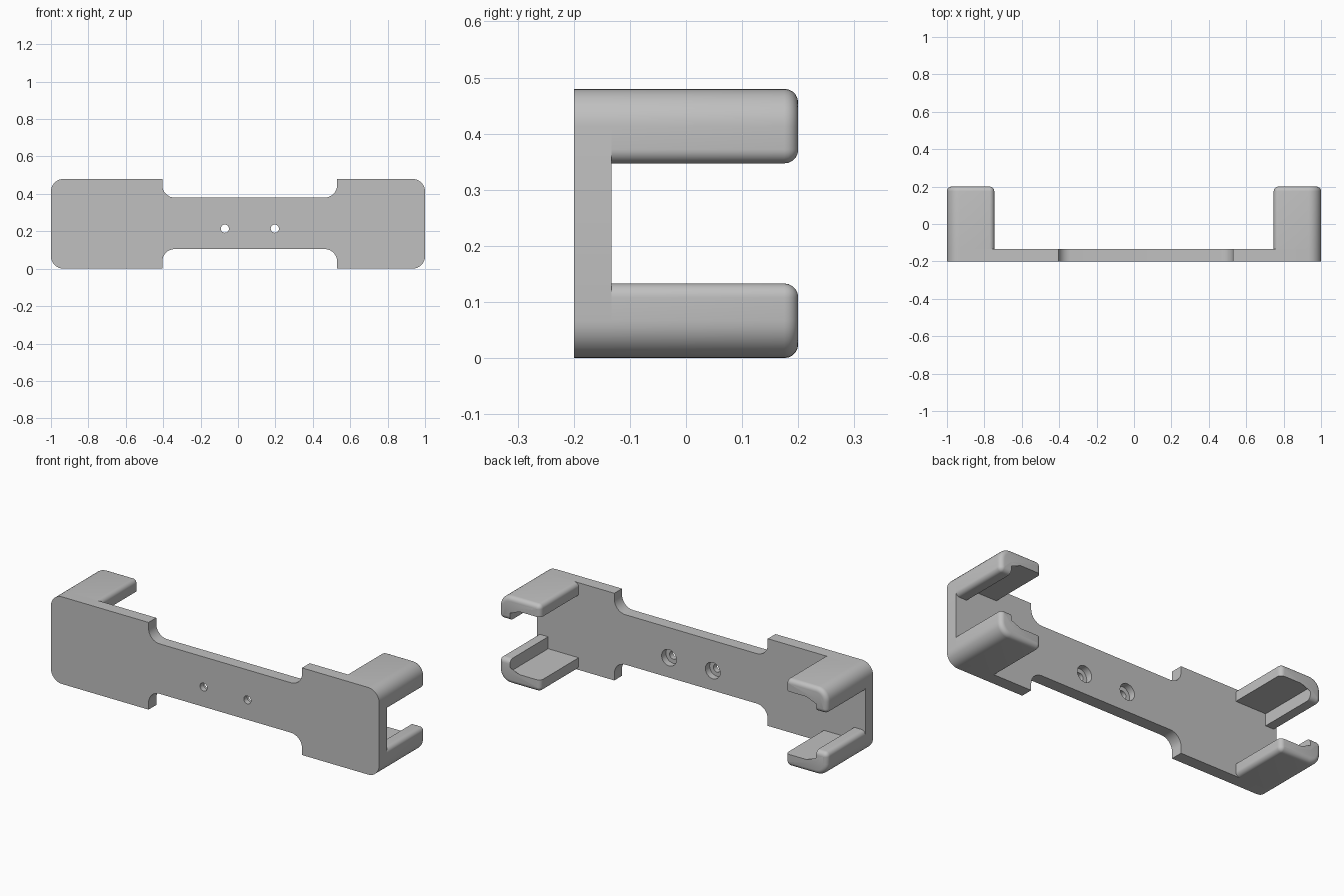
import bpy, bmesh, math
from mathutils import Vector

cube = bpy.data.objects.get("Cube")
if cube:
    bpy.data.objects.remove(cube)

H, T, R, SMALL = 0.48, 0.067, 0.067, 0.025    # height, wall, corner radius, edge rounding
FRONT, BACK, END = -0.2, -0.133, 0.2          # depths: plate faces and clip tips

grey = bpy.data.materials.new("grey plastic")
grey.use_nodes = True
grey.diffuse_color = (0.53, 0.53, 0.53, 1)
grey.node_tree.nodes["Principled BSDF"].inputs["Base Color"].default_value = grey.diffuse_color


def rounded(corners, steps=8):
    """Closed outline in x, z from (x, z, radius) corners with right angles."""
    pts = []
    for i, (x, z, r) in enumerate(corners):
        p = Vector((x, z))
        if not r:
            pts.append(p)
            continue
        a = (Vector(corners[i - 1][:2]) - p).normalized() * r
        b = (Vector(corners[(i + 1) % len(corners)][:2]) - p).normalized() * r
        for k in range(steps + 1):
            t = k / steps * math.pi / 2
            pts.append(p + a * (1 - math.sin(t)) + b * (1 - math.cos(t)))
    return pts


def prism(name, pts, y0, y1, base=True, bevel_rule=None):
    """Extrude an outline along y, optionally rounding chosen edges of the far end."""
    bm = bmesh.new()
    face = bm.faces.new([bm.verts.new((p.x, y0, p.y)) for p in pts])
    made = bmesh.ops.extrude_face_region(bm, geom=[face], use_keep_orig=True)["geom"]
    for v in made:
        if isinstance(v, bmesh.types.BMVert):
            v.co.y = y1
    if not base:
        bmesh.ops.delete(bm, geom=[face], context="FACES_ONLY")
    bmesh.ops.recalc_face_normals(bm, faces=bm.faces)
    if bevel_rule:
        edges = [e for e in bm.edges if all(abs(v.co.y - y1) < 1e-5 for v in e.verts)
                 and bevel_rule((e.verts[0].co + e.verts[1].co) / 2)]
        bmesh.ops.bevel(bm, geom=edges, offset=SMALL, segments=5, profile=0.5,
                        affect="EDGES", clamp_overlap=True)
    mesh = bpy.data.meshes.new(name)
    bm.to_mesh(mesh)
    bm.free()
    obj = bpy.data.objects.new(name, mesh)
    bpy.context.collection.objects.link(obj)
    mesh.materials.append(grey)
    return obj


def smooth(obj):
    bpy.ops.object.select_all(action="DESELECT")
    obj.select_set(True)
    bpy.context.view_layer.objects.active = obj
    bpy.ops.object.shade_smooth_by_angle(angle=math.radians(30))


# Back plate with a narrower waist
L, W, LOW, HIGH = -0.405, 0.53, 0.105, 0.38
plate = prism("back_plate", rounded([
    (-1, 0, R), (L, 0, 0), (L, LOW, R), (W, LOW, R), (W, 0, 0), (1, 0, R),
    (1, H, R), (W, H, 0), (W, HIGH, R), (L, HIGH, R), (L, H, 0), (-1, H, R)]), FRONT, BACK)

# Screw holes with a wider recess on the back
for x in (-0.07, 0.197):
    for radius, y0, y1 in ((0.022, -0.3, 0), (0.045, -0.17, 0)):
        bpy.ops.mesh.primitive_cylinder_add(vertices=24, radius=radius, depth=y1 - y0,
                                            location=(x, (y0 + y1) / 2, 0.214),
                                            rotation=(math.pi / 2, 0, 0))
        cutter = bpy.context.object
        cutter.name = "hole_cutter"
        mod = plate.modifiers.new("hole", "BOOLEAN")
        mod.operation, mod.solver, mod.object = "DIFFERENCE", "EXACT", cutter
        bpy.context.view_layer.objects.active = plate
        bpy.ops.object.modifier_apply(modifier=mod.name)
        bpy.data.objects.remove(cutter)
smooth(plate)

# Four corner clips: a flange plus a lip on the outer end
REACH, LIP = 0.747, 0.133
for side, sx in (("left", 1), ("right", -1)):
    for level, up in (("lower", False), ("upper", True)):
        def place(x, z, r):
            return (sx * x, H - z if up else z, r)

        outline = rounded([place(*c) for c in (
            (REACH, 0, SMALL), (1, 0, R), (1, LIP, SMALL), (1 - T, LIP, 0),
            (1 - T, T, 0), (REACH, T, 0))])

        def outer(c):
            z = H - c.z if up else c.z
            x = abs(c.x)
            inner_floor = abs(z - T) < 1e-4 and x < 1 - T
            inner_wall = abs(x - (1 - T)) < 1e-4 and z > T
            return not (inner_floor or inner_wall)

        smooth(prism(f"{side}_{level}_clip", outline, BACK, END, base=False, bevel_rule=outer))
